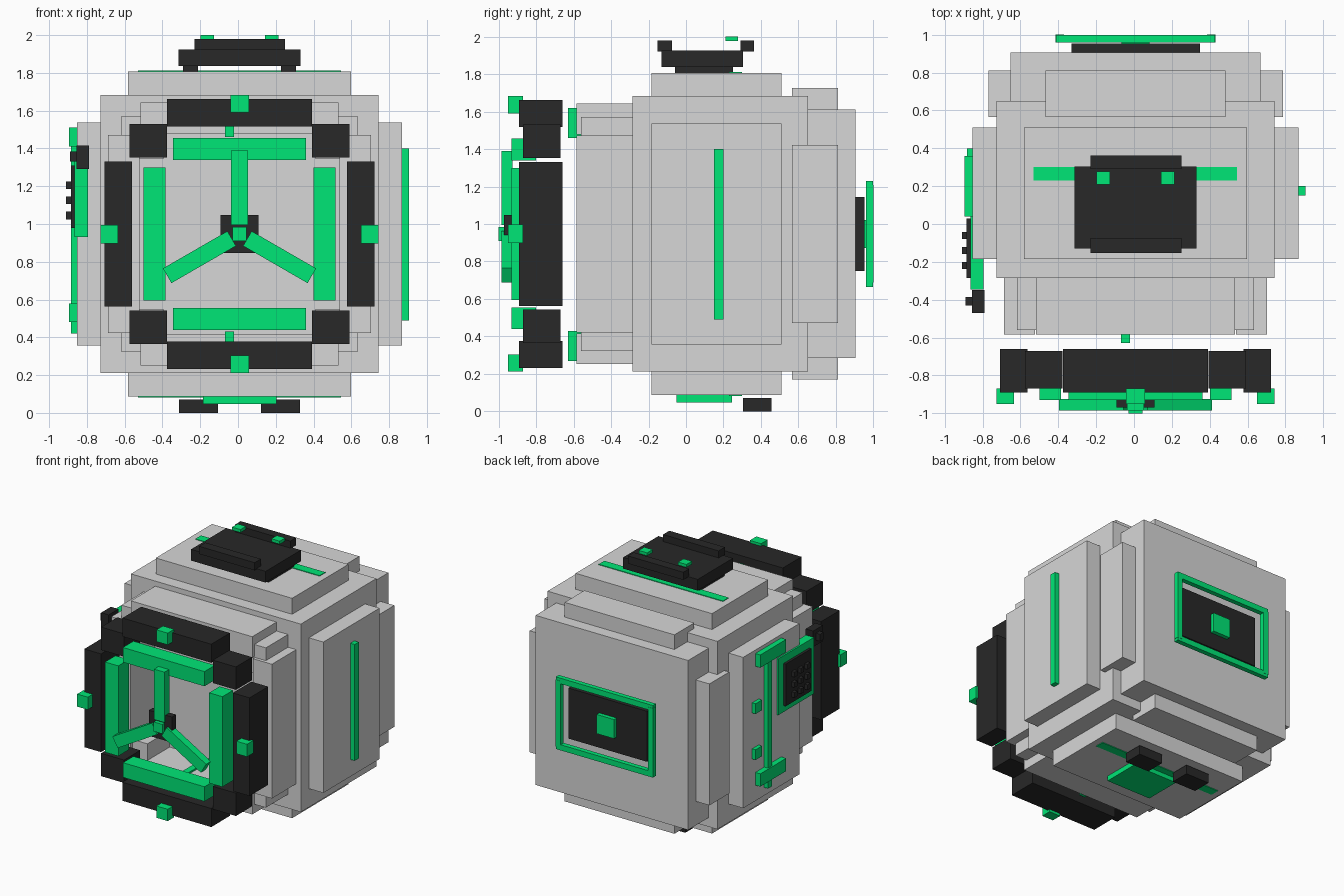
import bpy, math

if "Cube" in bpy.data.objects:
    bpy.data.objects.remove(bpy.data.objects["Cube"], do_unlink=True)


def material(name, rgb):
    m = bpy.data.materials.new(name)
    m.use_nodes = True
    m.diffuse_color = (*rgb, 1)
    m.node_tree.nodes["Principled BSDF"].inputs["Base Color"].default_value = (*rgb, 1)
    return m


GREY = material("light_grey", (0.68, 0.68, 0.68))
DARK = material("charcoal", (0.021, 0.021, 0.021))
GREEN = material("bright_green", (0.0, 0.79, 0.18))
CX, CZ = 0.008, 0.947          # shared axis of the shell and front ring


def box(name, mat, x, y, z, tilt=0):
    """Box from (min, max) ranges, optionally tilted about y."""
    bpy.ops.mesh.primitive_cube_add(
        size=1, location=[(a + b) / 2 for a, b in (x, y, z)], rotation=(0, tilt, 0))
    o = bpy.context.object
    o.name = name
    o.scale = [b - a for a, b in (x, y, z)]
    o.data.materials.append(mat)
    return o


def mid(c, half):
    return (c - half, c + half)


def four_sides(name, mat, y, inner, outer, half):
    """Four bars around the front axis."""
    r = (inner + outer) / 2
    t = (outer - inner) / 2
    for s, side in ((1, "left"), (-1, "right")):
        box(f"{name}_{side}", mat, mid(CX + s * r, t), y, mid(CZ, half))
    for s, side in ((1, "top"), (-1, "bottom")):
        box(f"{name}_{side}", mat, mid(CX, half), y, mid(CZ + s * r, t))


def four_corners(name, mat, y, inner_x, inner_z, outer):
    """Four blocks at the diagonals of the front axis."""
    rx, tx = (inner_x + outer) / 2, (outer - inner_x) / 2
    rz, tz = (inner_z + outer) / 2, (outer - inner_z) / 2
    for sx, nx in ((1, "left"), (-1, "right")):
        for sz, nz in ((1, "upper"), (-1, "lower")):
            box(f"{name}_{nz}_{nx}", mat, mid(CX + sx * rx, tx), y, mid(CZ + sz * rz, tz))


# Shell: core, back block and raised slabs
box("core", GREY, mid(CX, 0.735), (-0.285, 0.65), mid(CZ, 0.735))
box("back_block", GREY, mid(CX, 0.66), (0.60, 0.905), mid(CZ, 0.663))
box("side_slabs", GREY, mid(CX, 0.86), (-0.185, 0.51), mid(CZ, 0.59))
box("top_bottom_slabs", GREY, mid(CX, 0.59), (-0.185, 0.51), mid(CZ, 0.86))
box("rear_side_slabs", GREY, mid(CX, 0.778), (0.565, 0.81), mid(CZ, 0.475))
box("rear_top_bottom_slabs", GREY, mid(CX, 0.475), (0.565, 0.81), mid(CZ, 0.778))

# Front collar around the recess
four_sides("collar", GREY, (-0.585, -0.28), 0.53, 0.695, 0.525)
four_corners("collar_corner", GREY, (-0.56, -0.28), 0.40, 0.40, 0.625)
for z, n in ((1.54, "upper"), (0.35, "lower")):
    box(f"collar_clip_{n}", GREEN, (-0.07, -0.02), (-0.63, -0.31), mid(z, 0.08))

# Floating front ring with green trim
four_sides("ring_bar", DARK, (-0.89, -0.66), 0.57, 0.715, 0.384)
four_corners("ring_corner", DARK, (-0.87, -0.67), 0.385, 0.404, 0.583)
four_sides("ring_stud", GREEN, (-0.95, -0.87), 0.643, 0.735, 0.049)
four_sides("inner_bar", GREEN, (-0.93, -0.80), 0.393, 0.508, 0.353)

# Hub with three spokes
box("hub_base", DARK, mid(CX, 0.1), (-0.97, -0.92), mid(CZ, 0.1))
box("hub_cap", GREEN, mid(CX, 0.037), (-1.0, -0.93), mid(CZ, 0.037))
for i in range(3):
    a = math.radians(120 * i)
    x, z = CX + 0.245 * math.sin(a), CZ + 0.245 * math.cos(a)
    box(f"spoke_{i + 1}", GREEN, mid(x, 0.045), (-0.985, -0.925), mid(z, 0.197), a)

# Top hatch
box("top_strip", GREEN, (-0.53, 0.545), (0.23, 0.30), (1.80, 1.812))
box("hatch_plate", DARK, (-0.315, 0.33), (-0.13, 0.305), (1.837, 1.925))
for s, n in ((1, "left"), (-1, "right")):
    box(f"hatch_foot_{n}", DARK, mid(CX + s * 0.26, 0.04), (-0.06, 0.25), (1.80, 1.84))
    box(f"hatch_light_{n}", GREEN, mid(CX + s * 0.17, 0.036), (0.21, 0.278), (1.976, 2.0))
box("hatch_rail_front", DARK, (-0.23, 0.25), (-0.152, -0.075), (1.92, 1.98))
box("hatch_rail_back", DARK, (-0.23, 0.25), (0.29, 0.362), (1.92, 1.98))

# Underside
box("bottom_strip", GREEN, (-0.53, 0.545), (0.23, 0.30), (0.082, 0.095))
box("bottom_plate", GREEN, (-0.185, 0.205), (-0.05, 0.245), (0.048, 0.09))
for s, n in ((1, "left"), (-1, "right")):
    box(f"foot_{n}", DARK, mid(CX + s * 0.218, 0.103), (0.305, 0.455), (0, 0.072))

# Left side strip
box("left_strip", GREEN, (0.86, 0.905), (0.15, 0.20), (0.49, 1.40))

# Right side handle
box("handle_bar", GREEN, (-0.885, -0.845), (0.20, 0.25), (0.42, 1.50))
for z, n in ((1.46, "top"), (0.53, "bottom")):
    box(f"handle_end_{n}", GREEN, (-0.895, -0.845), (0.04, 0.36), mid(z, 0.05))
for z, n in ((1.10, "upper"), (0.74, "lower")):
    box(f"handle_stud_{n}", GREEN, (-0.882, -0.845), (0.32, 0.40), mid(z, 0.04))

# Right side keypad
box("keypad_plate", GREEN, (-0.865, -0.795), (-0.345, 0.095), (0.93, 1.37))
box("keypad_panel", DARK, (-0.885, -0.86), (-0.285, 0.03), (0.98, 1.31))
for i in range(3):
    for j in range(3):
        box(f"key_{i + 1}_{j + 1}", DARK, (-0.91, -0.88),
            mid(-0.06 - 0.08 * i, 0.018), mid(1.205 - 0.08 * j, 0.02))
box("sensor_block", DARK, (-0.855, -0.79), (-0.47, -0.35), (1.29, 1.415))
box("sensor_lens", DARK, (-0.89, -0.85), (-0.43, -0.385), (1.33, 1.385))

# Back screen with floating frame
box("back_screen", DARK, (-0.33, 0.35), (0.90, 0.953), (0.75, 1.145))
box("back_button", GREEN, mid(CX, 0.075), (0.95, 0.985), mid(CZ, 0.075))
for s, n in ((1, "left"), (-1, "right")):
    box(f"back_frame_{n}", GREEN, mid(CX + s * 0.40, 0.022), (0.96, 1.0), mid(CZ, 0.26))
for s, n in ((1, "top"), (-1, "bottom")):
    box(f"back_frame_{n}", GREEN, mid(CX, 0.42), (0.96, 0.998), mid(CZ + s * 0.26, 0.022))
